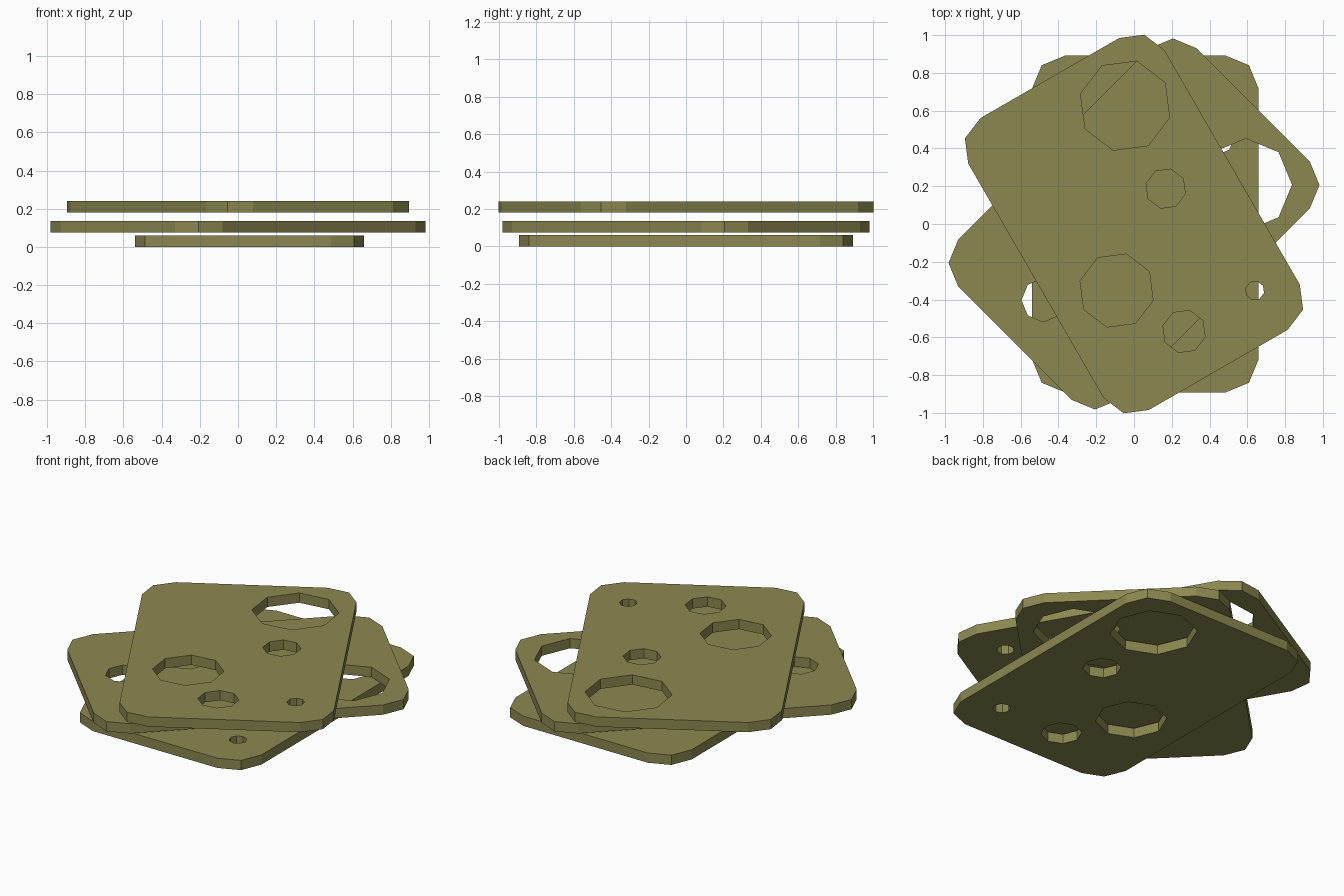
import bpy, bmesh
from math import sin, cos, pi, radians
from mathutils import Matrix

if "Cube" in bpy.data.objects:
    bpy.data.objects.remove(bpy.data.objects["Cube"])

HX, HY, R, THICK = 0.60, 0.892, 0.176, 0.06
# octagonal holes: x, y, radius in plate coordinates
HOLES = [(0.272, 0.566, 0.244), (0.239, 0.078, 0.107), (-0.256, -0.259, 0.20),
         (-0.055, -0.625, 0.115), (0.378, -0.625, 0.05)]

olive = bpy.data.materials.new("olive")
olive.diffuse_color = (0.26, 0.25, 0.08, 1)
olive.use_nodes = True
olive.node_tree.nodes["Principled BSDF"].inputs["Base Color"].default_value = olive.diffuse_color


def arc(cx, cy, r, start, step, count):
    return [(cx + r * cos(start + i * step), cy + r * sin(start + i * step))
            for i in range(count)]


def plate(name, x, z, angle):
    bm = bmesh.new()
    # outline with two-segment rounded corners, then the holes
    outline = []
    for k, (sx, sy) in enumerate([(1, 1), (-1, 1), (-1, -1), (1, -1)]):
        outline += arc(sx * (HX - R), sy * (HY - R), R, k * pi / 2, pi / 4, 3)
    loops = [outline] + [arc(hx, hy, r, 0, pi / 4, 8) for hx, hy, r in HOLES]
    for pts in loops:
        vs = [bm.verts.new((px, py, 0)) for px, py in pts]
        for a, b in zip(vs, vs[1:] + vs[:1]):
            bm.edges.new((a, b))
    bmesh.ops.triangle_fill(bm, use_beauty=True, edges=bm.edges[:], normal=(0, 0, 1))
    # thicken the sheet
    ext = bmesh.ops.extrude_face_region(bm, geom=bm.faces[:], use_keep_orig=True)
    top = [g for g in ext["geom"] if isinstance(g, bmesh.types.BMVert)]
    bmesh.ops.translate(bm, verts=top, vec=(0, 0, THICK))
    bmesh.ops.recalc_face_normals(bm, faces=bm.faces[:])
    bmesh.ops.transform(bm, verts=bm.verts[:], matrix=Matrix.Translation((x, 0, z))
                        @ Matrix.Rotation(radians(angle), 4, 'Z'))
    me = bpy.data.meshes.new(name)
    bm.to_mesh(me)
    bm.free()
    me.materials.append(olive)
    bpy.context.collection.objects.link(bpy.data.objects.new(name, me))


# three identical plates stacked with different turns
plate("bottom_plate", 0.06, 0.0, 0)
plate("middle_plate", 0.0, 0.075, -45)
plate("top_plate", 0.0, 0.181, 30)
